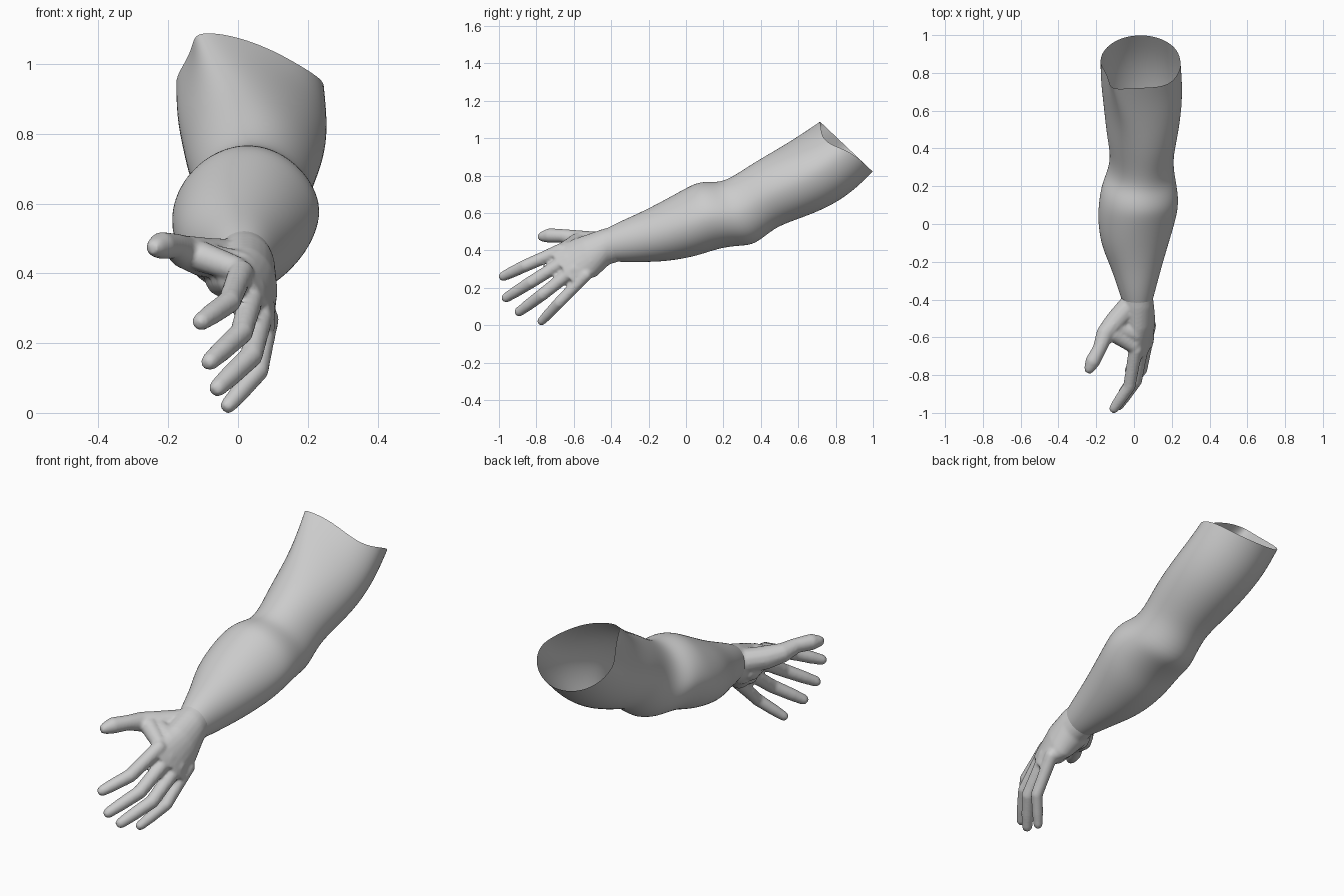
import bpy, bmesh, math
from mathutils import Vector

N = 24


def loft(bm, rings, cap=False):
    """Skin a list of vertex rings; optionally close both ends."""
    vs = [[bm.verts.new(p) for p in r] for r in rings]
    for a, b in zip(vs, vs[1:]):
        for i in range(len(a)):
            j = (i + 1) % len(a)
            bm.faces.new((a[i], a[j], b[j], b[i]))
    if cap:
        bm.faces.new(vs[0])
        bm.faces.new(vs[-1])


def section(ty, tz, by, bz, xl, xr):
    """Oval slice between a top point and a bottom point, xl..xr wide."""
    skew = -0.38 * max(0, ty - 0.4)            # upper arm leans to its pointed tip
    peak = (0.1 if ty > -0.05 else 0) - 1.3 * skew   # upper side narrows to a ridge
    notch = 0.36 * max(0, ty - 0.55)           # dip in the open rim
    tilt = 0.19 * min(0, ty + 0.49)            # knuckles slant across the palm
    ring = []
    for i in range(N):
        a = 2 * math.pi * i / N
        c, s = math.cos(a), math.sin(a)
        up = max(0, c)
        x = (xl + xr) / 2 + s * (xr - xl) / 2 * (1 - peak * up) + skew * up ** 3 + tilt * c
        y = (ty + by) / 2 + c * (ty - by) / 2
        z = (tz + bz) / 2 + c * (tz - bz) / 2
        d = notch * math.exp(-((a - 1.1) / 0.5) ** 2)
        ring.append(Vector((x, y - 0.83 * d, z - 0.5 * d)))
    return ring


def tube(bm, ps, rs):
    """Round-ended tube through points with a radius at each."""
    d0, d1 = (ps[0] - ps[1]).normalized(), (ps[-1] - ps[-2]).normalized()
    ps = [ps[0] + d0 * rs[0] * 0.6] + ps + [ps[-1] + d1 * rs[-1] * 0.7]
    rs = [rs[0] * 0.6] + rs + [rs[-1] * 0.6]
    rings = []
    for i, (p, r) in enumerate(zip(ps, rs)):
        t = (ps[min(i + 1, len(ps) - 1)] - ps[max(i - 1, 0)]).normalized()
        u = t.cross(Vector((1, 0, 0.3))).normalized()
        v = t.cross(u)
        rings.append([p + r * (u * math.cos(k * math.pi / 6) + v * math.sin(k * math.pi / 6))
                      for k in range(12)])
    loft(bm, rings, True)


def finish(bm, name):
    bmesh.ops.recalc_face_normals(bm, faces=bm.faces)
    me = bpy.data.meshes.new(name)
    bm.to_mesh(me)
    bm.free()
    for p in me.polygons:
        p.use_smooth = True
    ob = bpy.data.objects.new(name, me)
    bpy.context.collection.objects.link(ob)
    return ob


# Upper arm, elbow and forearm: one open sleeve, tapering inside the hand
arm_sections = [
    (0.715, 1.09, 1.00, 0.82, -0.18, 0.25),
    (0.62, 1.025, 0.89, 0.71, -0.18, 0.258),
    (0.50, 0.95, 0.75, 0.622, -0.163, 0.258),
    (0.36, 0.87, 0.58, 0.56, -0.147, 0.235),
    (0.25, 0.795, 0.47, 0.52, -0.125, 0.21),
    (0.18, 0.766, 0.37, 0.426, -0.14, 0.213),
    (0.12, 0.77, 0.28, 0.425, -0.175, 0.228),
    (0.06, 0.765, 0.17, 0.41, -0.188, 0.24),
    (0.00, 0.735, 0.06, 0.368, -0.195, 0.226),
    (-0.12, 0.668, -0.10, 0.34, -0.178, 0.182),
    (-0.25, 0.60, -0.22, 0.337, -0.12, 0.145),
    (-0.38, 0.545, -0.35, 0.337, -0.078, 0.11),
    (-0.49, 0.48, -0.45, 0.345, -0.04, 0.08),
]
bm = bmesh.new()
loft(bm, [section(*s) for s in arm_sections])
arm = finish(bm, "arm")
sub = arm.modifiers.new("smooth", "SUBSURF")
sub.levels = sub.render_levels = 2

# Hand: palm slices
bm = bmesh.new()
palm = [
    (-0.33, 0.545, -0.30, 0.36, -0.06, 0.09),
    (-0.45, 0.513, -0.41, 0.325, -0.07, 0.106),
    (-0.56, 0.475, -0.48, 0.26, -0.05, 0.112),
    (-0.735, 0.40, -0.60, 0.22, 0.005, 0.085),
]
loft(bm, [section(*s) for s in palm], True)

# Four fingers: base, middle joint, tip
fingers = [
    ((0.01, -0.66, 0.405), (-0.025, -0.86, 0.318), (-0.108, -0.98, 0.26)),
    ((0.045, -0.63, 0.355), (0.01, -0.83, 0.23), (-0.083, -0.965, 0.145)),
    ((0.072, -0.59, 0.305), (0.038, -0.77, 0.163), (-0.06, -0.895, 0.07)),
    ((0.085, -0.53, 0.275), (0.058, -0.68, 0.12), (-0.03, -0.775, 0.019)),
]
for i, f in enumerate(fingers):
    a, b, c = map(Vector, f)
    k = 0.9 if i == 3 else 1
    tube(bm, [a, a.lerp(b, 0.5), b, b.lerp(c, 0.6), c],
         [r * k for r in (0.038, 0.035, 0.034, 0.031, 0.026)])

# Thumb, its web and the fleshy pads of the palm: x, y, z, radius
pads = [
    [(-0.03, -0.44, 0.44, .06), (-0.10, -0.52, 0.446, .058), (-0.155, -0.585, 0.462, .048),
     (-0.182, -0.66, 0.478, .037), (-0.22, -0.73, 0.48, .04), (-0.238, -0.77, 0.474, .028)],
    [(-0.11, -0.58, 0.45, .045), (0.0, -0.65, 0.41, .037)],
    [(-0.10, -0.54, 0.44, .05), (0.02, -0.59, 0.42, .042)],
    [(-0.04, -0.46, 0.39, .06), (-0.01, -0.62, 0.38, .047)],
    [(-0.01, -0.44, 0.365, .05), (0.03, -0.57, 0.30, .045)],
]
for d in pads:
    tube(bm, [Vector(p[:3]) for p in d], [p[3] for p in d])
hand = finish(bm, "hand")
rm = hand.modifiers.new("fuse", "REMESH")
rm.mode = 'VOXEL'
rm.voxel_size = 0.008
rm.use_smooth_shade = True
sm = hand.modifiers.new("soften", "SMOOTH")
sm.factor, sm.iterations = 0.5, 6
